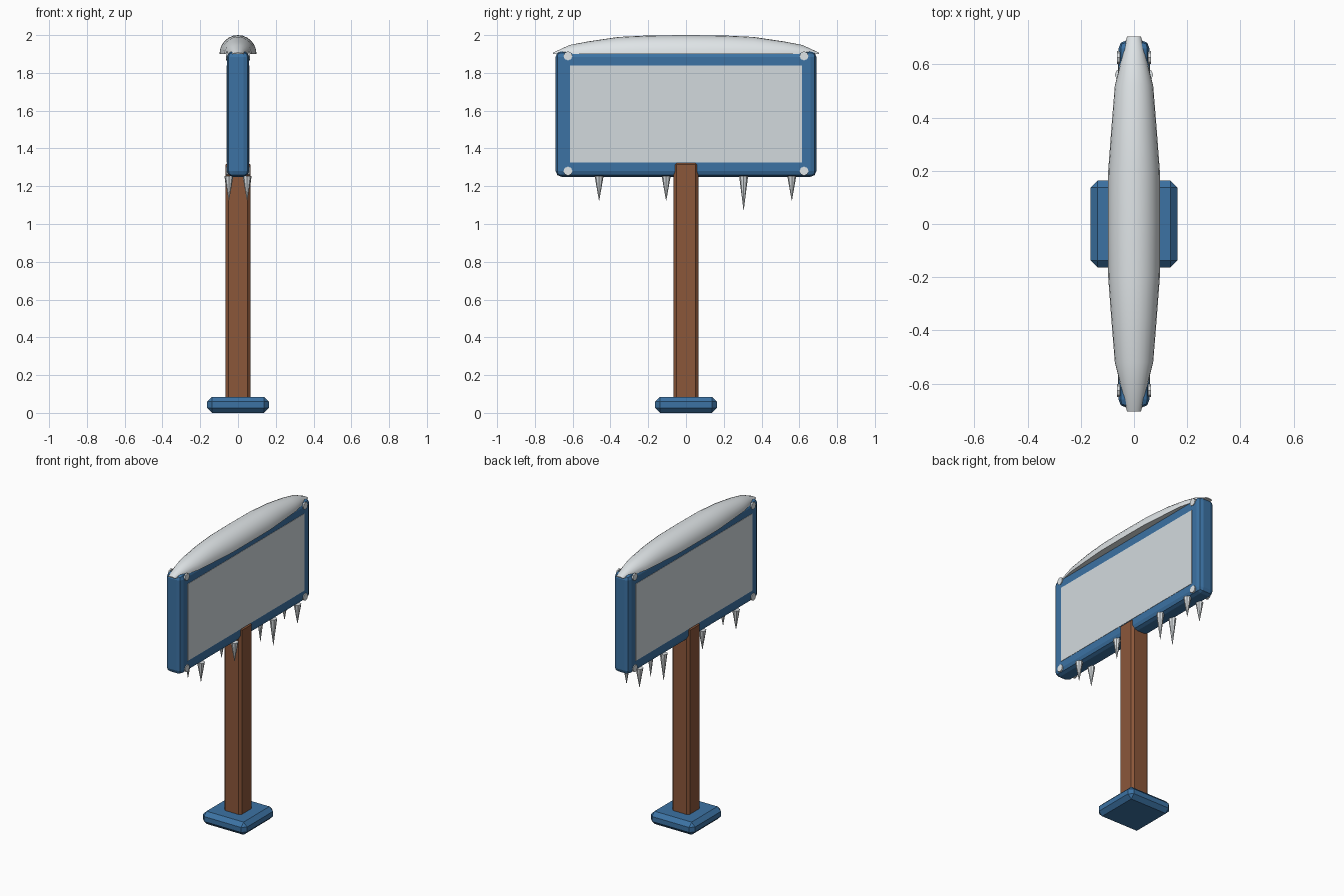
import bpy, bmesh, math

if "Cube" in bpy.data.objects:
    bpy.data.objects.remove(bpy.data.objects["Cube"])


def material(name, rgb):
    m = bpy.data.materials.new(name)
    m.diffuse_color = (*rgb, 1)
    m.use_nodes = True
    m.node_tree.nodes["Principled BSDF"].inputs["Base Color"].default_value = m.diffuse_color
    return m


BLUE = material("blue_paint", (0.045, 0.17, 0.37))
BROWN = material("brown_wood", (0.26, 0.095, 0.042))
PANEL = material("pale_grey", (0.65, 0.70, 0.73))
SNOW = material("snow_white", (0.74, 0.78, 0.80))


def finish(bm, name, mat, smooth=False):
    bmesh.ops.recalc_face_normals(bm, faces=bm.faces)
    mesh = bpy.data.meshes.new(name)
    bm.to_mesh(mesh)
    bm.free()
    mesh.materials.append(mat)
    ob = bpy.data.objects.new(name, mesh)
    bpy.context.collection.objects.link(ob)
    if smooth:
        bpy.ops.object.select_all(action='DESELECT')
        ob.select_set(True)
        bpy.context.view_layer.objects.active = ob
        bpy.ops.object.shade_smooth_by_angle(angle=math.radians(40))
    return ob


def box(name, mat, half_x, half_y, z0, z1, bevel=0, segments=1):
    bm = bmesh.new()
    bmesh.ops.create_cube(bm, size=1)
    for v in bm.verts:
        v.co = (v.co.x * 2 * half_x, v.co.y * 2 * half_y,
                z0 + (v.co.z + 0.5) * (z1 - z0))
    if bevel:
        bmesh.ops.bevel(bm, geom=bm.edges[:], offset=bevel, segments=segments,
                        profile=0.5, affect='EDGES')
    return finish(bm, name, mat)


def cone(name, mat, r1, r2, depth, sides, loc, axis):
    bm = bmesh.new()
    bmesh.ops.create_cone(bm, cap_ends=True, segments=sides, radius1=r1,
                          radius2=r2, depth=depth)
    ob = finish(bm, name, mat)
    ob.location = loc
    ob.rotation_euler = (0, math.pi / 2, 0) if axis == 'X' else (0, 0, 0)
    return ob


# Base, post and rounded sign frame
box("base", BLUE, 0.163, 0.163, 0, 0.085, 0.026)
box("post", BROWN, 0.065, 0.065, 0.04, 1.33, 0.015)
box("sign_frame", BLUE, 0.058, 0.69, 1.25, 1.915, 0.03, 2)

# Blank panels and corner bolts on both faces
for side in (-1, 1):
    plate = box("sign_panel", PANEL, 0.002, 0.615, 1.325, 1.84)
    plate.location.x = side * 0.058
    for y in (-0.625, 0.625):
        for z in (1.28, 1.89):
            cone("bolt", SNOW, 0.024, 0.024, 0.01, 8, (side * 0.058, y, z), 'X')

# Icicles in pairs under the frame: (y, tip height)
for y, tip in ((-0.46, 1.125), (-0.105, 1.125), (0.305, 1.075), (0.56, 1.125)):
    for side in (-1, 1):
        top = 1.255
        cone("icicle", SNOW, 0.001, 0.024, top - tip, 8,
             (side * 0.048, y, (top + tip) / 2), 'Z')

# Snow cap lofted through half-ellipse sections: (y, half width, height)
half = [(0.2, 0.097, 0.098), (0.36, 0.085, 0.09), (0.52, 0.072, 0.066),
        (0.615, 0.048, 0.048), (0.705, 0.026, 0.007)]
stations = [(-y, w, h) for y, w, h in reversed(half)] + [(0, 0.098, 0.1)] + half
bm = bmesh.new()
rings = []
N = 12
for y, w, h in stations:
    rings.append([bm.verts.new((w * math.cos(math.pi * i / N), y,
                                1.9 + h * math.sin(math.pi * i / N)))
                  for i in range(N + 1)])
for a, b in zip(rings, rings[1:]):
    for i in range(N):
        bm.faces.new((a[i], a[i + 1], b[i + 1], b[i]))
    bm.faces.new((a[N], a[0], b[0], b[N]))
bm.faces.new(rings[0])
bm.faces.new(rings[-1])
finish(bm, "snow_cap", SNOW, smooth=True)
